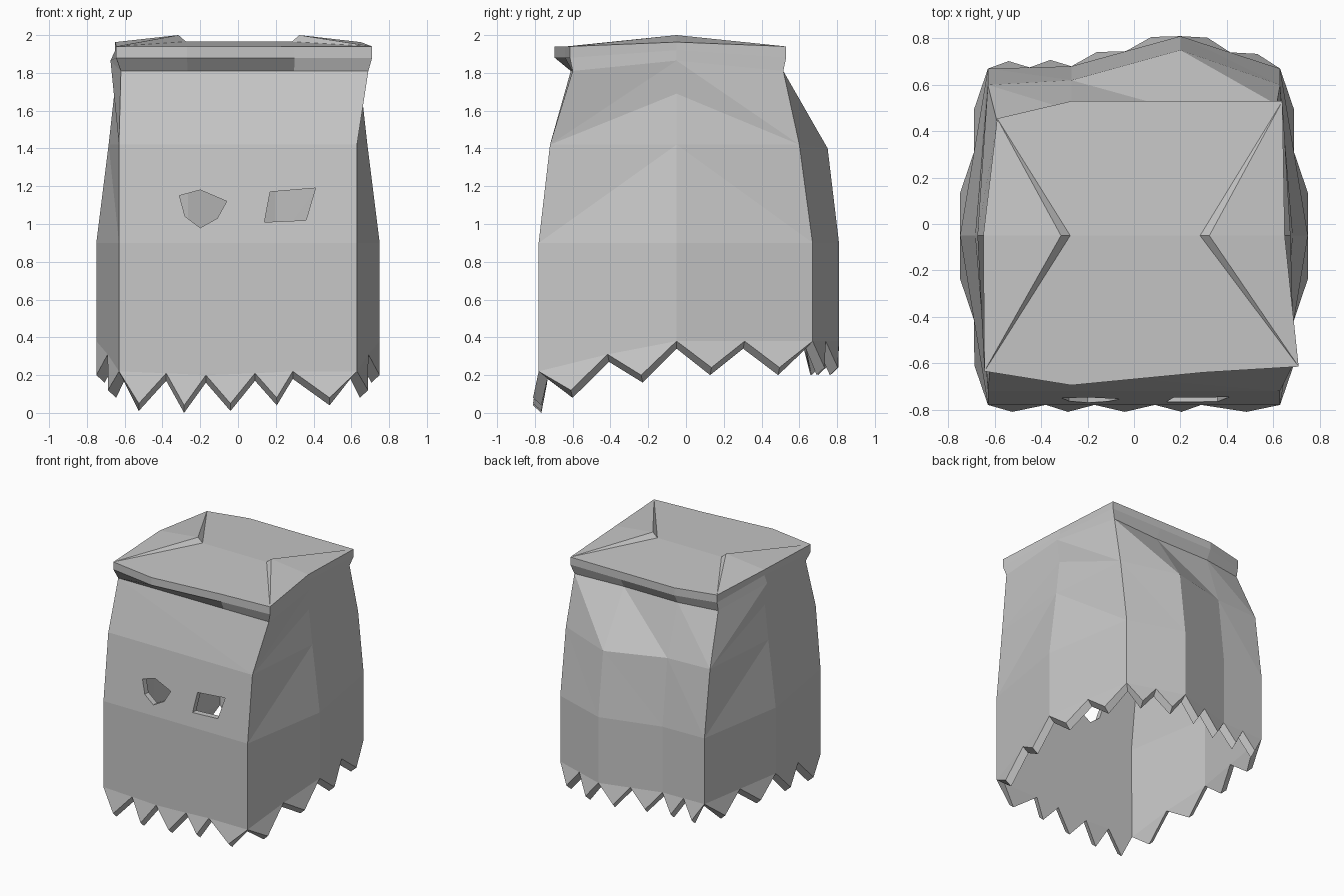
import bpy, bmesh
from mathutils import Vector

if "Cube" in bpy.data.objects:
    bpy.data.objects.remove(bpy.data.objects["Cube"], do_unlink=True)

GREY = (0.57, 0.57, 0.57, 1)
paper = bpy.data.materials.new("paper_grey")
paper.use_nodes = True
paper.diffuse_color = GREY
paper.node_tree.nodes["Principled BSDF"].inputs["Base Color"].default_value = GREY


def finish(bm, name):
    bmesh.ops.recalc_face_normals(bm, faces=bm.faces)
    mesh = bpy.data.meshes.new(name)
    bm.to_mesh(mesh)
    bm.free()
    mesh.materials.append(paper)
    obj = bpy.data.objects.new(name, mesh)
    bpy.context.collection.objects.link(obj)
    return obj


def add_face(bm, points):
    return bm.faces.new([bm.verts.new(p) for p in points])


# Vertical fold lines: x, y, z from the top of the hem upwards
def column(*points):
    return [Vector(p) for p in points]


FL = column((-.63, -.78, .9), (-.63, -.72, 1.42), (-.62, -.61, 1.81))
FR = column((.63, -.78, .9), (.63, -.72, 1.42), (.69, -.6, 1.81))
BR = column((.63, .67, .9), (.63, .6, 1.42), (.615, .515, 1.81))
BL = column((-.63, .67, .9), (-.63, .6, 1.42), (-.59, .44, 1.81))
B2 = column((.2, .81, .9), (.2, .75, 1.4), (.2, .49, 1.81))
B1 = column((-.27, .68, .9), (-.27, .62, 1.42), (-.27, .49, 1.81))
R = column((.75, -.05, .9), (.685, -.05, 1.42), (.655, -.05, 1.69), (.675, -.05, 1.865))
L = [Vector((-p.x, p.y, p.z)) for p in R]
F1, F2 = FL[2].lerp(FR[2], .27), FL[2].lerp(FR[2], .7)

bm = bmesh.new()


# Lower panel with torn teeth; hem is (position, height), valleys and tips alternating
def torn_panel(a, b, hem):
    a, b = a[0], b[0]
    out = (b - a).cross(Vector((0, 0, 1))).normalized()
    pts = []
    for i, (t, z) in enumerate(hem):
        p = a.lerp(b, t)
        p.z = z
        pts.append(p + out * .03 * (i % 2))
    add_face(bm, pts[::2] + [b, a])
    for i in range(1, len(pts), 2):
        add_face(bm, [pts[i - 1], pts[i], pts[i + 1]])


# Upper wall between two columns; extra points subdivide its top edge
def upper_wall(a, b, extra=()):
    for i in range(2):
        add_face(bm, [a[i], b[i], a[i + 1]])
        add_face(bm, [a[i + 1], b[i], b[i + 1]] + list(extra) * i)


# Side folds between a corner column c and a side column m
def side_fold(c, m, flip):
    for f in ([c[0], m[0], m[1]], [c[0], m[1], c[1]], [c[1], m[1], m[2]],
              [c[1], m[2], m[3]], [c[1], m[3], c[2]]):
        add_face(bm, f[::-1] if flip else f)


front_x = [-.63, -.525, -.38, -.285, -.17, -.04, .09, .205, .29, .485, .63]
front_z = [.22, .05, .21, .04, .2, .05, .21, .08, .22, .08, .22]
torn_panel(FL, FR, [((x + .63) / 1.26, z) for x, z in zip(front_x, front_z)])
side = [(0, .22), (.24, .12), (.5, .31), (.75, .2), (1, .38)]
level = [(0, .38), (.25, .24), (.5, .38), (.75, .24), (1, .38)]
torn_panel(FR, R, side)
torn_panel(L, FL, [(1 - t, z) for t, z in reversed(side)])
for a, b in ((R, BR), (BR, B2), (B2, B1), (B1, BL), (BL, L)):
    torn_panel(a, b, level)
upper_wall(FL, FR, (F2, F1))
for a, b in ((BR, B2), (B2, B1), (B1, BL)):
    upper_wall(a, b)
for c, m, flip in ((FR, R, False), (BR, R, True), (BL, L, False), (FL, L, True)):
    side_fold(c, m, flip)

# Overhanging rim around the folded top
outline = [(-.645, -.635), (-.27, -.695), (.3, -.64), (.71, -.615), (.65, -.05),
           (.64, .53), (.2, .53), (-.27, .53), (-.59, .455), (-.65, -.05)]
RIGHT, LEFT = 4, 9
rings = [[FL[2], F1, F2, FR[2], R[3], BR[2], B2[2], B1[2], BL[2], L[3]]]
for z, lift in ((1.88, .04), (1.94, .023)):
    rings.append([Vector((x, y, z + (lift if i in (RIGHT, LEFT) else 0)))
                  for i, (x, y) in enumerate(outline)])
for lower, upper in zip(rings, rings[1:]):
    for i in range(10):
        j = (i + 1) % 10
        add_face(bm, [lower[i], lower[j], upper[j], upper[i]])

# Top with a raised triangular flap at each side
top = rings[2]
right_in, left_in = [Vector((x, -.05, 1.965)) for x in (.285, -.275)]
right_tip, left_tip = [Vector((x, -.05, 2)) for x in (.325, -.315)]
add_face(bm, top[0:4] + [right_in, left_in])
add_face(bm, top[5:9] + [left_in, right_in])
for i, tip, inside in ((RIGHT, right_tip, right_in), (LEFT, left_tip, left_in)):
    before, edge, after = top[i - 1], top[i], top[(i + 1) % 10]
    for f in ([before, edge, tip], [edge, after, tip], [before, tip, inside], [tip, after, inside]):
        add_face(bm, f)
bmesh.ops.remove_doubles(bm, verts=bm.verts, dist=.001)
bm.normal_update()

# Paper thickness: an inner skin joined along the torn hem
outer_faces = list(bm.faces)
borders = [e for e in bm.edges if e.is_boundary]
inner = {}
for v in list(bm.verts):
    p = v.co - v.normal * .045 * min(v.calc_shell_factor(), 1.4)
    if v.co.z < .5:
        p.z = v.co.z - .04
    inner[v] = bm.verts.new(p)
for f in outer_faces:
    bm.faces.new([inner[v] for v in reversed(f.verts)])
for e in borders:
    a, b = e.verts
    bm.faces.new([a, b, inner[b], inner[a]])
bag = finish(bm, "paper_bag")

# Eye holes
eyes = [[(-.31, 1.15), (-.28, 1.04), (-.2, .98), (-.11, 1.03), (-.06, 1.12), (-.2, 1.18)],
        [(.17, 1.17), (.14, 1.01), (.36, 1.02), (.41, 1.19)]]
bm = bmesh.new()
for eye in eyes:
    face = add_face(bm, [(x, -1, z) for x, z in eye])
    ext = bmesh.ops.extrude_face_region(bm, geom=[face])["geom"]
    bmesh.ops.translate(bm, vec=(0, .5, 0), verts=[g for g in ext if isinstance(g, bmesh.types.BMVert)])
cutter = finish(bm, "eye_cutter")
cutter.hide_render = True
cut = bag.modifiers.new("eye_holes", "BOOLEAN")
cut.operation = "DIFFERENCE"
cut.solver = "EXACT"
cut.object = cutter
bpy.context.view_layer.objects.active = bag
bpy.ops.object.modifier_apply(modifier=cut.name)
bpy.data.objects.remove(cutter, do_unlink=True)
